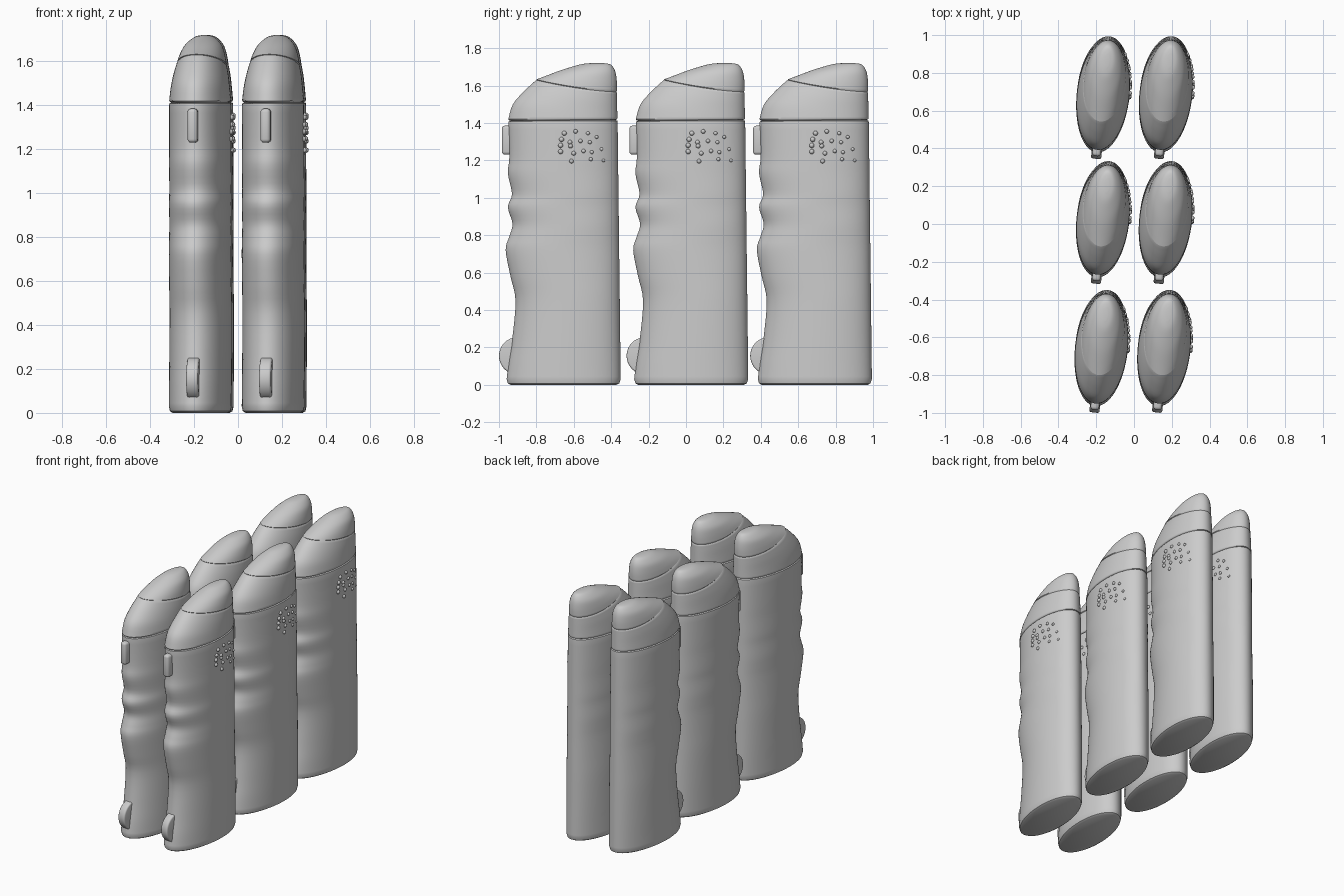
import bpy, bmesh, math
from mathutils import Matrix, Vector

if "Cube" in bpy.data.objects:
    bpy.data.objects.remove(bpy.data.objects["Cube"])

SEG = 64


def smooth(rows, n=4):
    """Catmull-Rom interpolation of ring parameters."""
    out = []
    for i in range(len(rows) - 1):
        p1, p2 = rows[i], rows[i + 1]
        p0 = rows[max(i - 1, 0)]
        p3 = rows[min(i + 2, len(rows) - 1)]
        for k in range(n):
            t = k / n
            out.append(tuple(
                0.5 * (2 * b + (c - a) * t + (2 * a - 5 * b + 4 * c - d) * t * t
                       + (3 * b - a - 3 * c + d) * t ** 3)
                for a, b, c, d in zip(p0, p1, p2, p3)))
    return out + [rows[-1]]


def finish(bm, name, angle=40):
    bmesh.ops.recalc_face_normals(bm, faces=bm.faces)
    me = bpy.data.meshes.new(name)
    bm.to_mesh(me)
    bm.free()
    for p in me.polygons:
        p.use_smooth = True
    me.set_sharp_from_angle(angle=math.radians(angle))
    return me


def loft(name, rings):
    """Rings: z at front, z at back, y front, y back, half width."""
    bm = bmesh.new()
    loops = []
    for zf, zb, yf, yb, w in rings:
        loop = []
        for i in range(SEG):
            a = 2 * math.pi * i / SEG
            s = math.sin(a)
            y = (yf + yb) / 2 + (yb - yf) / 2 * s
            z = zb + (zf - zb) * max(0.0, (1 - s) / 2) ** 1.5
            loop.append(bm.verts.new((w * math.cos(a), y, z)))
        loops.append(loop)
    for lo, hi in zip(loops, loops[1:]):
        for i in range(SEG):
            j = (i + 1) % SEG
            bm.faces.new((lo[i], lo[j], hi[j], hi[i]))
    bm.faces.new(loops[0][::-1])
    bm.faces.new(loops[-1])
    return finish(bm, name)


# body with finger-grip waves along the front
grip = [(0.03, -0.306), (0.12, -0.295), (0.25, -0.275), (0.45, -0.258),
        (0.58, -0.285), (0.72, -0.311), (0.79, -0.293), (0.86, -0.274),
        (0.95, -0.299), (1.02, -0.277), (1.13, -0.299), (1.22, -0.291),
        (1.40, -0.296)]
body_rows = [(z, z, yf, 0.308 - 0.012 * z, 0.140 - 0.001 * z) for z, yf in grip]
body = loft("body",
            [(0, 0, -0.285, 0.285, 0.122), (0.008, 0.008, -0.299, 0.300, 0.135)]
            + smooth(body_rows)
            + [(1.408, 1.412, -0.295, 0.290, 0.137), (1.411, 1.416, -0.285, 0.280, 0.128)])

# sloping shoulder cap
cap = loft("cap",
           [(1.411, 1.416, -0.284, 0.279, 0.128), (1.415, 1.42, -0.293, 0.288, 0.135)]
           + smooth([(1.42, 1.425, -0.297, 0.290, 0.138), (1.50, 1.47, -0.272, 0.289, 0.132),
                     (1.57, 1.52, -0.212, 0.288, 0.123), (1.625, 1.562, -0.152, 0.287, 0.112)])
           + [(1.630, 1.567, -0.145, 0.283, 0.107)])

# dome button on the slope
dome = loft("dome",
            [(1.626, 1.563, -0.140, 0.281, 0.104)]
            + smooth([(1.633, 1.572, -0.146, 0.287, 0.110), (1.650, 1.62, -0.100, 0.287, 0.101),
                      (1.680, 1.665, -0.020, 0.281, 0.085), (1.702, 1.695, 0.050, 0.269, 0.062),
                      (1.715, 1.714, 0.100, 0.250, 0.038), (1.72, 1.72, 0.145, 0.215, 0.013)]))


def bevel_all(bm, r, min_angle=0.5):
    edges = [e for e in bm.edges if e.calc_face_angle(0) > min_angle]
    bmesh.ops.bevel(bm, geom=edges, offset=r, segments=3, profile=0.5, affect='EDGES')


# upper front latch
bm = bmesh.new()
bmesh.ops.create_cube(bm, size=1, matrix=Matrix.Translation((0, -0.285, 1.308))
                      @ Matrix.Diagonal((0.046, 0.092, 0.155, 1)))
bevel_all(bm, 0.016)
latch = finish(bm, "upper_latch")

# lower front rounded lug
bm = bmesh.new()
bmesh.ops.create_cone(bm, cap_ends=True, segments=40, radius1=0.1, radius2=0.1, depth=0.054,
                      matrix=Matrix.Translation((0, -0.245, 0.155))
                      @ Matrix.Rotation(math.pi / 2, 4, 'Y'))
bevel_all(bm, 0.010)
lug = finish(bm, "lower_lug")

# small raised bumps on the right side (y, z)
spots = [(0.08, 1.355), (0.02, 1.345), (0.145, 1.345), (0.19, 1.325), (0.005, 1.312),
         (0.05, 1.297), (0.106, 1.304), (0.155, 1.297), (0.0, 1.28), (0.053, 1.277),
         (0.215, 1.26), (0.0, 1.247), (0.07, 1.238), (0.122, 1.25), (0.165, 1.244),
         (0.058, 1.196), (0.16, 1.206), (0.225, 1.2)]
bm = bmesh.new()
for y, z in spots:
    x = 0.138 * math.sqrt(1 - (y / 0.295) ** 2)
    bmesh.ops.create_icosphere(bm, subdivisions=2, radius=0.0135 - 0.02 * y,
                               matrix=Matrix.Translation((x, y, z)))
bumps = finish(bm, "side_bumps")

# six copies in two columns and three rows
parts = [body, cap, dome, latch, lug, bumps]
for y, shift in ((-0.655, -0.008), (0.027, 0), (0.688, 0.001)):
    for x in (-0.164, 0.168):
        place = Matrix.Translation((x + shift, y, 0)) @ Matrix.Rotation(math.radians(-6.4), 4, 'Z')
        for me in parts:
            ob = bpy.data.objects.new(me.name, me)
            ob.matrix_world = place
            bpy.context.collection.objects.link(ob)
